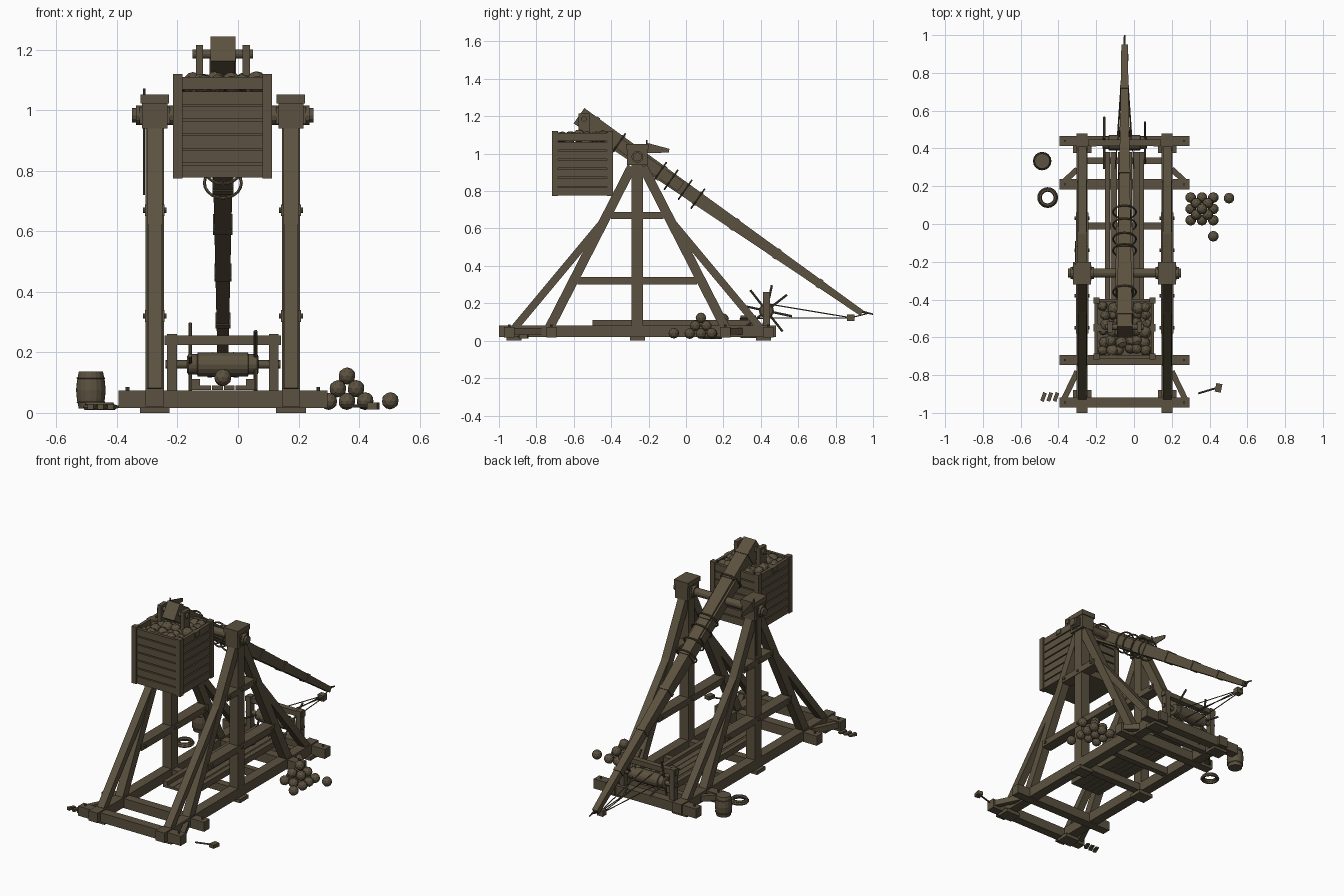
import bpy, bmesh, math, random
from mathutils import Vector, Matrix

if "Cube" in bpy.data.objects:
    bpy.data.objects.remove(bpy.data.objects["Cube"])
random.seed(4)

CX = -0.05          # centre line of the machine
wood = bpy.data.materials.new("weathered_brown")
wood.diffuse_color = (0.105, 0.083, 0.050, 1)
wood.use_nodes = True
wood.node_tree.nodes["Principled BSDF"].inputs["Base Color"].default_value = wood.diffuse_color


def finish(name, bm, smooth=False):
    me = bpy.data.meshes.new(name)
    bmesh.ops.recalc_face_normals(bm, faces=bm.faces[:])
    bm.to_mesh(me)
    bm.free()
    me.materials.append(wood)
    ob = bpy.data.objects.new(name, me)
    bpy.context.collection.objects.link(ob)
    if smooth:
        for p in me.polygons:
            p.use_smooth = True
    return ob


def frame(p, q):
    """Matrix with local z running from p to q, placed midway."""
    p, q = Vector(p), Vector(q)
    z = (q - p).normalized()
    ref = Vector((1, 0, 0)) if abs(z.x) < 0.9 else Vector((0, 1, 0))
    x = (ref - z * ref.dot(z)).normalized()
    m = Matrix((x, z.cross(x), z)).transposed().to_4x4()
    m.translation = (p + q) / 2
    return m, (q - p).length


def beam(name, p, q, w, h, w2=None, h2=None):
    """Squared timber from p to q, optionally tapering."""
    m, L = frame(p, q)
    bm = bmesh.new()
    bmesh.ops.create_cube(bm, size=1)
    for v in bm.verts:
        end = v.co.z > 0
        v.co = Vector((v.co.x * (w2 if end and w2 else w),
                       v.co.y * (h2 if end and h2 else h), v.co.z * L))
    bm.transform(m)
    return finish(name, bm)


def box(name, x0, x1, y0, y1, z0, z1):
    return beam(name, ((x0 + x1) / 2, (y0 + y1) / 2, z0), ((x0 + x1) / 2, (y0 + y1) / 2, z1),
                x1 - x0, y1 - y0)


def rod(name, p, q, r, r2=None, n=12):
    m, L = frame(p, q)
    bm = bmesh.new()
    bmesh.ops.create_cone(bm, cap_ends=True, segments=n, radius1=r, radius2=r2 or r, depth=L)
    bm.transform(m)
    return finish(name, bm)


def ball(name, c, r, rough=0.0):
    bm = bmesh.new()
    bmesh.ops.create_icosphere(bm, subdivisions=2, radius=r)
    for v in bm.verts:
        v.co = v.co * (1 + random.uniform(-rough, rough)) + Vector(c)
    return finish(name, bm)


def lathe(name, p, q, prof, n=16):
    """Turned shape: prof lists (position 0..1, radius) from p to q."""
    m, L = frame(p, q)
    bm = bmesh.new()
    rings = [[bm.verts.new((r * math.cos(2 * math.pi * i / n), r * math.sin(2 * math.pi * i / n),
                            (t - 0.5) * L)) for i in range(n)] for t, r in prof]
    for a, b in zip(rings, rings[1:]):
        for i in range(n):
            bm.faces.new((a[i], a[(i + 1) % n], b[(i + 1) % n], b[i]))
    bm.faces.new(rings[0])
    bm.faces.new(rings[-1])
    bm.transform(m)
    return finish(name, bm)


def ring(name, c, axis, R, r, n=20):
    m, _ = frame(Vector(c) - Vector(axis), Vector(c) + Vector(axis))
    bpy.ops.mesh.primitive_torus_add(major_radius=R, minor_radius=r, major_segments=n, minor_segments=6)
    ob = bpy.context.object
    ob.name = name
    ob.data.materials.append(wood)
    ob.matrix_world = m
    return ob


# base cross beams and ties
for y in (-0.945, -0.72, 0.21, 0.44):
    beam("base_cross_beam", (CX - 0.345, y, 0.045), (CX + 0.345, y, 0.045), 0.054, 0.058)
    for s in (-1, 1):
        rod("beam_peg", (CX + s * 0.315, y, 0.07), (CX + s * 0.315, y, 0.086), 0.006, n=8)
for y, w in ((-0.26, 0.045), (-0.01, 0.036), (0.335, 0.036)):
    beam("base_tie", (CX - 0.2, y, 0.05), (CX + 0.2, y, 0.05), w, 0.045)

# two A-frame sides
for s in (-1, 1):
    x = CX + s * 0.225
    beam("base_rail", (x, -1.0, 0.051), (x, 0.48, 0.051), 0.06, 0.06)
    for y in (-0.92, -0.26, 0.415):
        box("foot_pad", x - 0.049, x + 0.049, y - 0.04, y + 0.04, 0, 0.022)
    beam("main_post", (x, -0.26, 0.08), (x, -0.26, 0.96), 0.06, 0.062)
    for d in (-1, 1):
        beam("inner_brace", (x, -0.26 + d * 0.47, 0.07), (x, -0.26 + d * 0.03, 0.93), 0.05, 0.05)
        beam("outer_brace", (x, -0.26 + d * 0.655, 0.07), (x, -0.26 + d * 0.18, 0.64), 0.045, 0.04)
    beam("lower_side_tie", (x, -0.58, 0.32), (x, 0.06, 0.32), 0.066, 0.04)
    beam("upper_side_tie", (x, -0.40, 0.67), (x, -0.12, 0.67), 0.066, 0.038)
    for y, z in ((-0.26, 0.32), (-0.55, 0.32), (0.03, 0.32), (-0.26, 0.67), (-0.38, 0.67), (-0.14, 0.67)):
        rod("tie_bolt", (x - 0.039, y, z), (x + 0.039, y, z), 0.009, n=8)
    # bearing block, cap and axle collars
    box("bearing_block", x - 0.042, x + 0.042, -0.315, -0.205, 0.94, 1.03)
    box("bearing_cap", x - 0.047, x + 0.047, -0.32, -0.20, 1.022, 1.052)
    box("bearing_plate", x - 0.05, x + 0.05, -0.295, -0.225, 0.955, 1.01)
    rod("axle_collar", (x - 0.062, -0.26, 0.983), (x + 0.062, -0.26, 0.983), 0.032)
    # flat corner braces
    beam("front_corner_brace", (CX + s * 0.32, -0.925, 0.05), (CX + s * 0.25, -0.78, 0.05), 0.03, 0.035)
    beam("rear_corner_brace", (CX + s * 0.32, 0.225, 0.05), (CX + s * 0.25, 0.29, 0.05), 0.03, 0.035)
rod("main_axle", (CX - 0.30, -0.26, 0.983), (CX + 0.30, -0.26, 0.983), 0.024)

# throwing arm
butt, tip = Vector((CX, -0.572, 1.203)), Vector((CX, 0.941, 0.147))
axis = (tip - butt).normalized()
size = lambda t: (0.082 - 0.048 * t, 0.10 - 0.068 * t)
beam("throwing_arm", butt, tip, *size(0), *size(1))
for t in (0.05, 0.14, 0.29, 0.42, 0.55, 0.70, 0.85):
    c = butt.lerp(tip, t)
    w, h = size(t)
    beam("arm_band", c - axis * 0.01, c + axis * 0.01, w + 0.008, h + 0.008)
for s in (-1, 1):
    beam("arm_side_plate", butt.lerp(tip, 0.14) + Vector((s * 0.042, 0, 0)),
         butt.lerp(tip, 0.36) + Vector((s * 0.037, 0, 0)), 0.014, 0.06)
for t in (0.14, 0.285, 0.325, 0.375, 0.42):
    ring("arm_rope_lashing", butt.lerp(tip, t), axis, 0.061, 0.005)
rod("release_prong", tip - axis * 0.02, (CX, 1.0, 0.142), 0.007, 0.004, 8)

# counterweight box
bx0, bx1, by0, by1, bz0, bz1 = -0.215, 0.113, -0.717, -0.39, 0.775, 1.12
for x in (bx0, bx1 - 0.032):
    for y in (by0, by1 - 0.032):
        box("box_corner_post", x, x + 0.032, y, y + 0.032, bz0, bz1)
for i in range(7):
    z0 = bz0 + 0.002 + i * 0.0485
    z1 = z0 + 0.042
    for y in (by0 + 0.006, by1 - 0.024):
        box("box_front_plank", bx0 + 0.01, bx1 - 0.01, y, y + 0.018, z0, z1)
    for x in (bx0 + 0.006, bx1 - 0.024):
        box("box_side_plank", x, x + 0.018, by0 + 0.01, by1 - 0.01, z0, z1)
box("box_floor", bx0 + 0.01, bx1 - 0.01, by0 + 0.01, by1 - 0.01, bz0 + 0.002, bz0 + 0.025)
box("ballast_fill", bx0 + 0.024, bx1 - 0.024, by0 + 0.024, by1 - 0.024, bz0 + 0.025, 1.06)
for i in range(6):
    for j in range(6):
        ball("ballast_stone", (bx0 + 0.055 + i * 0.044 + random.uniform(-.01, .01),
                               by0 + 0.055 + j * 0.044 + random.uniform(-.01, .01),
                               1.075 + random.uniform(0, .022)), random.uniform(0.024, 0.034), 0.06)
beam("box_crossbar", (bx0, -0.55, 1.095), (bx1, -0.55, 1.095), 0.04, 0.03)
for s in (-1, 1):
    x = CX + s * 0.077
    box("hanger_plate", x - 0.012, x + 0.012, -0.575, -0.515, 0.98, 1.215)
rod("hanger_axle", (CX - 0.1, -0.545, 1.185), (CX + 0.1, -0.545, 1.185), 0.015)

# projectile trough
for i in range(4):
    x = CX - 0.075 + i * 0.039
    box("trough_plank", x, x + 0.036, -0.5, 0.38, 0.076, 0.09)
for s in (-1, 1):
    x = CX + s * 0.09
    box("trough_side", x - 0.014, x + 0.014, -0.5, 0.38, 0.076, 0.112)
ball("loaded_stone", (CX, 0.2, 0.117), 0.029)

# windlass
wy, wz = 0.43, 0.16
for s in (-1, 1):
    x = CX + s * 0.168
    box("windlass_post", x - 0.016, x + 0.016, wy - 0.019, wy + 0.019, 0.07, 0.26)
    for k in range(2):
        a = math.radians(12 + 90 * k + (40 if s > 0 else 0))
        d = Vector((0, math.sin(a), math.cos(a))) * 0.14
        c = Vector((CX + s * 0.108, wy, wz))
        rod("windlass_spoke", c - d, c + d, 0.006, n=8)
beam("windlass_top_beam", (CX - 0.192, wy, 0.24), (CX + 0.192, wy, 0.24), 0.034, 0.03)
rod("windlass_axle", (CX - 0.19, wy, wz), (CX + 0.19, wy, wz), 0.014)
lathe("windlass_drum", (CX - 0.118, wy, wz), (CX + 0.118, wy, wz),
      [(0, 0.027), (0.02, 0.034), (0.14, 0.034), (0.15, 0.04), (0.85, 0.04), (0.86, 0.034), (0.98, 0.034), (1, 0.027)])

# sling pouch and ropes
box("sling_pouch", CX - 0.02, CX + 0.02, 0.862, 0.9, 0.105, 0.14)
rod("sling_loop", (CX, 0.89, 0.125), (CX, 0.97, 0.145), 0.003, n=6)
for s in (-1, 1):
    rod("sling_rope", (CX + s * 0.01, 0.87, 0.122), (CX + s * 0.05, 0.29, 0.12), 0.003, n=6)
    rod("haul_rope", (CX + s * 0.01, 0.87, 0.125), (CX + s * 0.035, wy, wz + 0.038), 0.003, n=6)

# pennant and hanging rope on the left frame
rod("pennant_pole", (-0.31, -0.21, 0.96), (-0.31, -0.21, 1.072), 0.004, n=8)
beam("pennant", (-0.31, -0.21, 1.03), (-0.31, -0.09, 1.016), 0.005, 0.055, 0.005, 0.02)
rod("hanging_rope", (-0.31, -0.235, 0.72), (-0.31, -0.235, 0.95), 0.004, n=6)

# stone pile
r = 0.0285
for n, z in ((3, 0.038), (2, 0.08), (1, 0.122)):
    for i in range(n):
        for j in range(n):
            ball("pile_stone", (0.36 + (i - (n - 1) / 2) * 0.06, 0.08 + (j - (n - 1) / 2) * 0.06, z), r)
for x, y in ((0.503, 0.137), (0.42, -0.065)):
    ball("loose_stone", (x, y, 0.04), r)

# barrel with hoops, rope coil
lathe("barrel", (-0.486, 0.333, 0.014), (-0.486, 0.333, 0.136),
      [(0, 0.04), (0.25, 0.046), (0.5, 0.049), (0.75, 0.046), (1, 0.04)])
for z, R in ((0.035, 0.0445), (0.115, 0.0445)):
    ring("barrel_hoop", (-0.486, 0.333, z), (0, 0, 1), R, 0.003, 16)
for R, z in ((0.046, 0.018), (0.040, 0.027)):
    ring("rope_coil", (-0.457, 0.14, z), (0, 0, 1), R, 0.009)

# mallet and spare wedges
rod("mallet_handle", (0.34, -0.897, 0.022), (0.44, -0.867, 0.022), 0.005, n=8)
beam("mallet_head", (0.443, -0.89, 0.023), (0.452, -0.845, 0.023), 0.033, 0.022)
for i in range(3):
    x = -0.479 + i * 0.033
    beam("spare_wedge", (x - 0.008, -0.938, 0.02), (x + 0.008, -0.893, 0.02), 0.02, 0.018, 0.02, 0.008)
